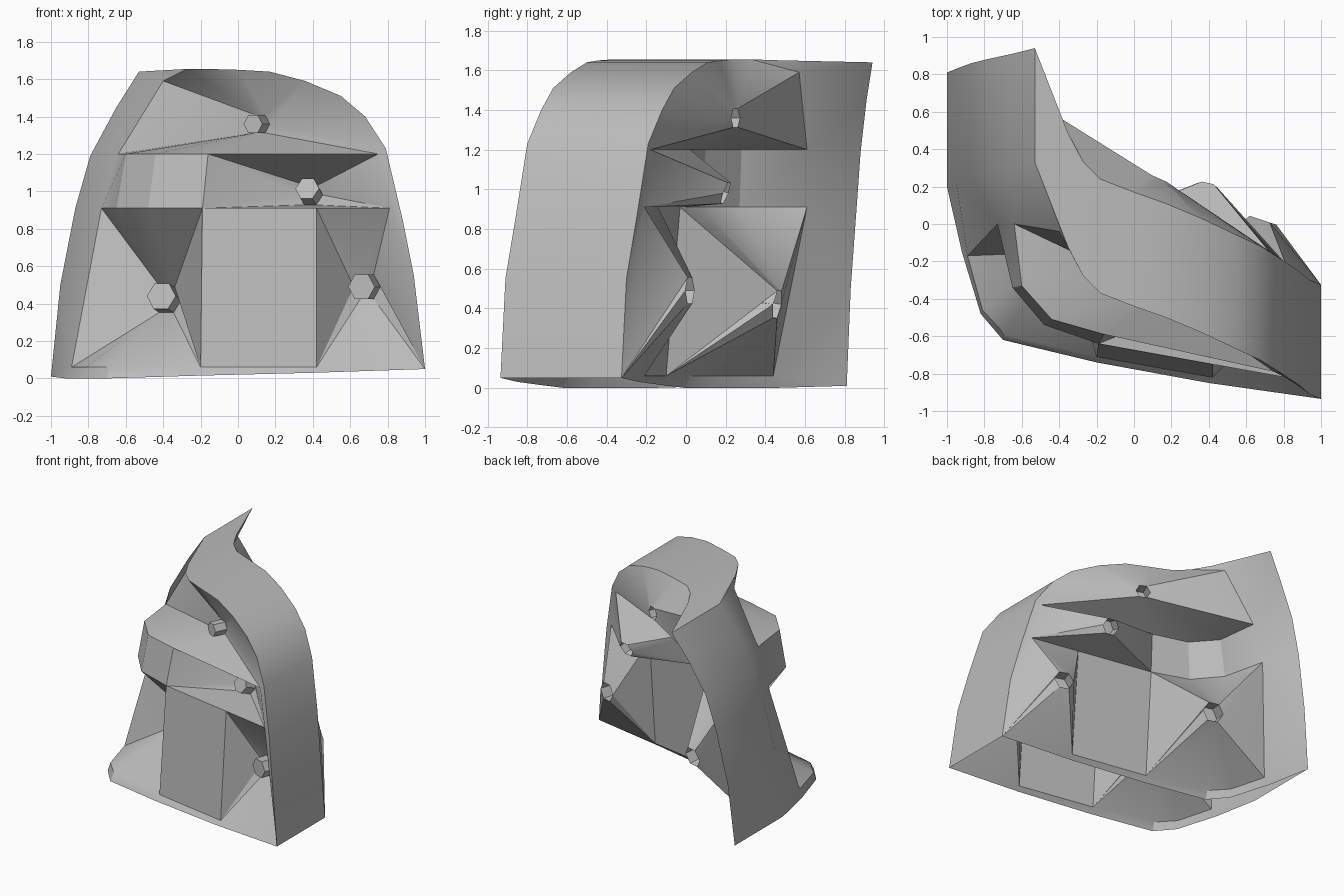
import bpy
import bmesh
from math import atan2, cos, sin, pi
from mathutils import Vector

if "Cube" in bpy.data.objects:
    bpy.data.objects.remove(bpy.data.objects["Cube"], do_unlink=True)

DEPTH = Vector((0, 0.61, 0))


def points(*coords):
    return [Vector(c) for c in coords]


def row(z, *plan):
    return [Vector((x, y, z)) for x, y in plan]


# Outer rim of the shell: left side, crown, right side, then the open foot
left = points((-1, .2, .01), (-.95, .22, .5), (-.87, .25, .91),
              (-.79, .27, 1.19), (-.65, .3, 1.45), (-.53, .33, 1.64))
crown = points((-.35, -.13, 1.65), (-.27, -.28, 1.655), (-.18, -.37, 1.655),
               (0, -.44, 1.65), (.17, -.5, 1.64), (.36, -.58, 1.59),
               (.55, -.67, 1.51), (.68, -.73, 1.4), (.79, -.8, 1.23))
right = points((.88, -.86, .85), (.94, -.91, .55), (1, -.935, .05))
foot = points((-.92, -.15, 0), (-.82, -.48, 0), (-.7, -.62, 0),
              (-.2, -.74, .015), (.4, -.85, .03))
corner = right[-1]

# Horizontal rows that frame the dents
sill = row(.06, (-.89, -.17), (-.81, -.46), (-.69, -.59), (-.2, -.71), (.42, -.82))
low = row(.91, (-.73, 0), (-.65, -.34), (-.48, -.54), (-.19, -.64), (.42, -.75), (.81, -.82))
high = row(1.2, (-.64, 0), (-.6, -.33), (-.44, -.51), (-.16, -.59), (.75, -.79))
brow = Vector((-.4, -.04, 1.59))

faces = []


def strip(a, b):
    """Quads between two chains of equal length."""
    for i in range(len(a) - 1):
        faces.append((a[i], a[i + 1], b[i + 1], b[i]))


def fan(centre, chain):
    """Triangles from one point to a chain."""
    for p, q in zip(chain, chain[1:]):
        faces.append((centre, p, q))


def ring(centre, axis, radius):
    u = axis.cross(Vector((0, 0, 1))).normalized()
    v = u.cross(axis).normalized()
    return [centre + radius * (cos(k * pi / 3) * u + sin(k * pi / 3) * v)
            for k in range(6)]


def dent(loop, base, tip, radius):
    """Faceted hollow narrowing to a six-sided peg."""
    base, tip = Vector(base), Vector(tip)
    axis = (tip - base).normalized()

    def angle(p):
        return atan2(p.z - base.z, p.x - base.x)

    inner = sorted(ring(base, axis, radius), key=angle)
    outer = sorted(loop, key=angle)
    lift = tip - base
    raised = [p + lift for p in inner]
    strip(inner + inner[:1], raised + raised[:1])
    faces.append(tuple(raised))

    # Stitch the frame to the foot of the peg in order of angle
    def at(chain, k):
        return angle(chain[k % len(chain)]) + 2 * pi * (k // len(chain))

    i = j = 0
    while i < len(outer) or j < len(inner):
        p, q = outer[i % len(outer)], inner[j % len(inner)]
        step_outer = j == len(inner) or (
            i < len(outer) and at(outer, i + 1) < at(inner, j + 1))
        if step_outer:
            i += 1
            faces.append((p, outer[i % len(outer)], q))
        else:
            j += 1
            faces.append((p, inner[j % len(inner)], q))


# Left wall, between the rim and the dents
fan(brow, left[4:] + crown[:2])
fan(high[0], [brow, left[4], left[3]])
faces.append((left[2], left[3], high[0], low[0]))
fan(left[1], [left[2], low[0], sill[0], left[0]])
faces.append((left[0], sill[0], foot[0]))

# Foot lip, belt, middle panel and right wall
strip(foot, sill)
faces.append((foot[-1], corner, sill[-1]))
strip(low[:4], high[:4])
strip(sill[3:], low[3:5])
faces.append((high[4], crown[-1], right[0], low[5]))
fan(low[5], right)

# Four dents with their pegs
dent(low[:4] + sill[:4], (-.38, -.15, .42), (-.41, -.26, .44), .08)
dent([low[4], low[5], corner, sill[4]], (.69, -.59, .49), (.66, -.68, .49), .075)
dent(high[3:] + low[3:], (.39, -.41, .98), (.37, -.5, 1.015), .065)
dent(high + [brow] + crown[1:], (.12, -.36, 1.36), (.08, -.45, 1.36), .055)

# Front skin, matching back skin, and the rim that joins them
bm = bmesh.new()
front = list(faces)
back = [tuple(p + DEPTH for p in reversed(f)) for f in front]
faces.clear()
rim = left + crown + right
strip(rim, [p + DEPTH for p in rim])
for f in front + back + faces:
    bm.faces.new([bm.verts.new(p) for p in f])
bmesh.ops.remove_doubles(bm, verts=bm.verts[:], dist=0.0005)
bmesh.ops.recalc_face_normals(bm, faces=bm.faces[:])

# Keep the rim facing outward
bm.faces.ensure_lookup_table()
end = max(bm.faces, key=lambda f: f.calc_center_median().x)
if end.normal.x < 0:
    bmesh.ops.reverse_faces(bm, faces=bm.faces[:])

mesh = bpy.data.meshes.new("curved_shell")
bm.to_mesh(mesh)
bm.free()
shell = bpy.data.objects.new("curved_shell", mesh)
bpy.context.collection.objects.link(shell)

grey = bpy.data.materials.new("plain_grey")
grey.use_nodes = True
colour = (0.5, 0.5, 0.5, 1)
grey.diffuse_color = colour
grey.node_tree.nodes["Principled BSDF"].inputs["Base Color"].default_value = colour
mesh.materials.append(grey)

bpy.ops.object.select_all(action='DESELECT')
shell.select_set(True)
bpy.context.view_layer.objects.active = shell
bpy.ops.object.shade_smooth_by_angle(angle=pi / 6)
